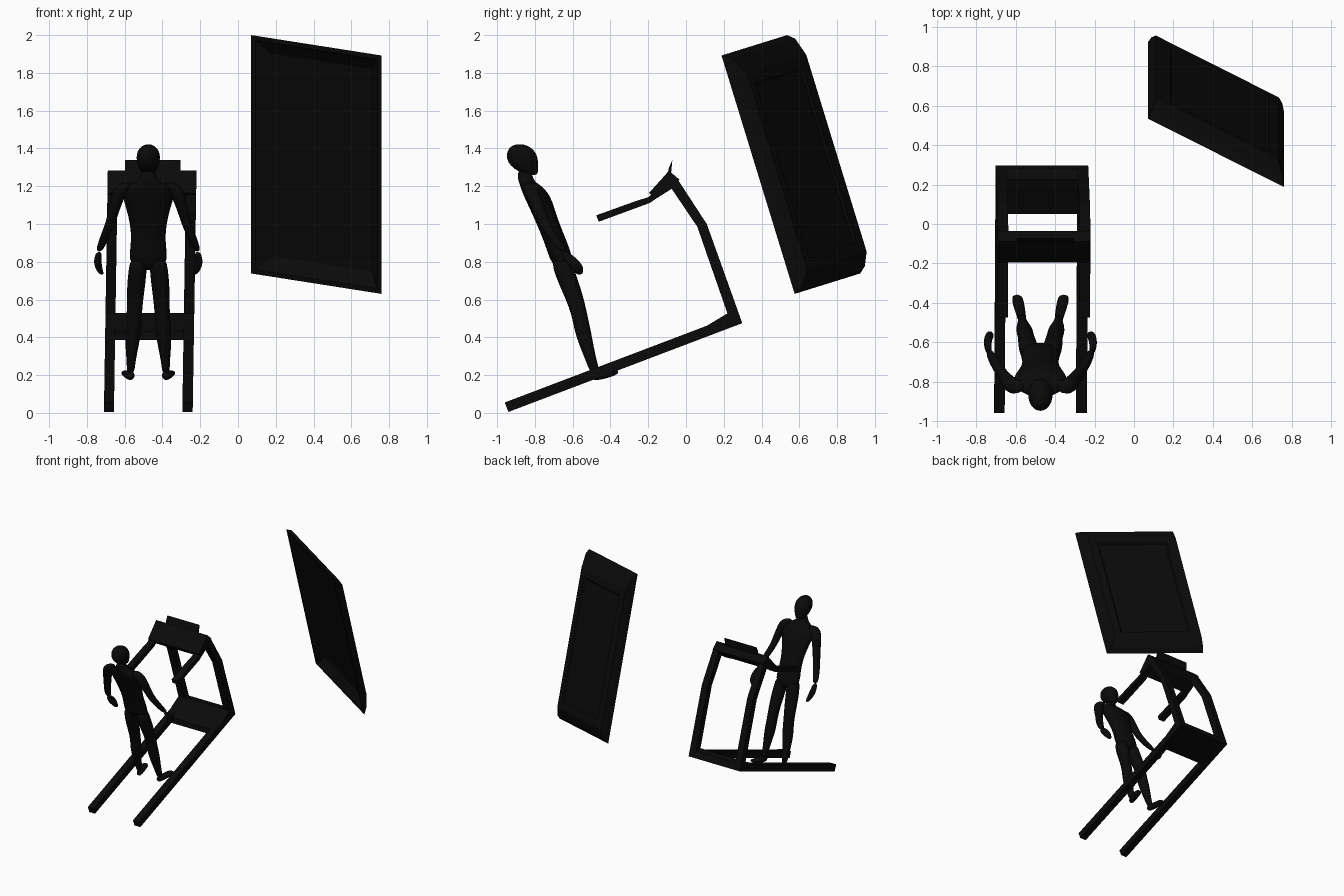
import bpy, bmesh, math
from mathutils import Vector

black = bpy.data.materials.new("black")
black.diffuse_color = (0.003, 0.003, 0.003, 1)


def finish(name, bm, smooth=False):
    bmesh.ops.recalc_face_normals(bm, faces=bm.faces)
    me = bpy.data.meshes.new(name)
    bm.to_mesh(me)
    bm.free()
    me.materials.append(black)
    ob = bpy.data.objects.new(name, me)
    bpy.context.collection.objects.link(ob)
    if smooth:
        for p in me.polygons:
            p.use_smooth = True
        ob.modifiers.new("round", 'SUBSURF').levels = 1
        ob.modifiers["round"].render_levels = 1
    return ob


def skin_rings(rings):
    """Join equal rings of points into a closed body."""
    bm = bmesh.new()
    rows = [[bm.verts.new(p) for p in r] for r in rings]
    n = len(rows[0])
    for a, b in zip(rows, rows[1:]):
        for i in range(n):
            j = (i + 1) % n
            bm.faces.new((a[i], a[j], b[j], b[i]))
    bm.faces.new(rows[0])
    bm.faces.new(rows[-1])
    return bm


LEAN = 0.016  # slight sideways lean of the machine


def extrude(name, profile, x0, x1):
    """Side profile (y, z) stretched between two x positions."""
    rings = [[(x + LEAN * z, y, z) for y, z in profile] for x in (x0, x1)]
    return finish(name, skin_rings(rings))


def loft(name, sections, sides=14, upright=True, mirror=False):
    """Ellipses (x, y, z, half width, half depth) joined along z, or along y."""
    for s, tag in ((1, "_right"), (-1, "_left")) if mirror else ((1, ""),):
        rings = []
        for x, y, z, w, d in sections:
            ring = []
            for i in range(sides):
                a = math.tau * i / sides
                dx, dd = w * math.cos(a), d * math.sin(a)
                off = (dx, dd, 0) if upright else (dx, 0, dd)
                ring.append((CX + s * (x + off[0]), y + off[1], z + off[2]))
            rings.append(ring)
        finish(name + tag, skin_rings(rings), True)


# Treadmill frame: both sides share the same profiles
for tag, x0, x1 in (("left", -0.71, -0.657), ("right", -0.295, -0.24)):
    extrude("rail_" + tag, [(-0.94, 0.005), (0.298, 0.475), (0.278, 0.525), (-0.96, 0.055)], x0, x1)
    extrude("post_" + tag, [(0.298, 0.475), (0.11, 1.0), (-0.04, 1.23), (-0.085, 1.20),
                            (0.06, 0.985), (0.225, 0.51)], x0, x1)
    extrude("handle_" + tag, [(-0.462, 1.012), (-0.19, 1.112), (-0.165, 1.13), (-0.17, 1.165),
                              (-0.20, 1.142), (-0.275, 1.118), (-0.475, 1.046)], x0, x1)

extrude("motor_cover", [(0.05, 0.385), (0.298, 0.475), (0.278, 0.525), (0.225, 0.53),
                        (0.10, 0.455), (0.05, 0.43)], -0.71, -0.24)
extrude("console", [(-0.195, 1.165), (-0.09, 1.282), (-0.035, 1.235), (-0.07, 1.19),
                    (-0.165, 1.13)], -0.71, -0.24)
extrude("console_screen", [(-0.10, 1.25), (-0.09, 1.30), (-0.072, 1.338), (-0.08, 1.26)],
        -0.62, -0.325)

# Standing figure, leaning with the slope
CX = -0.475
loft("torso", [
    (0, -0.64, 0.755, 0.05, 0.03), (0, -0.655, 0.79, 0.098, 0.056),
    (0, -0.668, 0.84, 0.104, 0.064), (0, -0.692, 0.91, 0.092, 0.062),
    (0, -0.73, 1.0, 0.098, 0.062), (0, -0.765, 1.09, 0.122, 0.068),
    (0, -0.785, 1.14, 0.140, 0.072), (0, -0.812, 1.19, 0.140, 0.065),
    (0, -0.835, 1.215, 0.085, 0.048), (0, -0.85, 1.235, 0.042, 0.042),
    (0, -0.857, 1.29, 0.036, 0.038)])
loft("head", [
    (0, -0.812, 1.258, 0.022, 0.022), (0, -0.833, 1.275, 0.042, 0.052),
    (0, -0.858, 1.31, 0.058, 0.078), (0, -0.868, 1.35, 0.066, 0.086),
    (0, -0.873, 1.385, 0.060, 0.076), (0, -0.879, 1.41, 0.040, 0.052),
    (0, -0.881, 1.422, 0.016, 0.022)])
loft("arm", [
    (0.105, -0.825, 1.222, 0.035, 0.03), (0.14, -0.825, 1.195, 0.046, 0.045),
    (0.166, -0.80, 1.13, 0.036, 0.042), (0.19, -0.765, 1.04, 0.028, 0.034),
    (0.208, -0.74, 0.985, 0.028, 0.034), (0.24, -0.69, 0.91, 0.025, 0.030),
    (0.262, -0.645, 0.85, 0.019, 0.024)], sides=10, mirror=True)
loft("hand", [
    (0.260, -0.648, 0.855, 0.015, 0.022), (0.268, -0.615, 0.82, 0.020, 0.036),
    (0.267, -0.588, 0.785, 0.022, 0.042), (0.258, -0.570, 0.755, 0.018, 0.030),
    (0.245, -0.563, 0.73, 0.012, 0.014)], sides=10, mirror=True)
loft("leg", [
    (0.05, -0.658, 0.82, 0.046, 0.055), (0.056, -0.648, 0.76, 0.050, 0.058),
    (0.064, -0.618, 0.68, 0.050, 0.056), (0.070, -0.588, 0.60, 0.045, 0.050),
    (0.074, -0.564, 0.52, 0.041, 0.043), (0.080, -0.546, 0.43, 0.044, 0.045),
    (0.086, -0.528, 0.36, 0.038, 0.039), (0.091, -0.500, 0.27, 0.023, 0.029),
    (0.094, -0.478, 0.205, 0.022, 0.028)], sides=12, mirror=True)
loft("foot", [
    (0.090, -0.505, 0.195, 0.018, 0.018), (0.094, -0.480, 0.198, 0.024, 0.028),
    (0.104, -0.435, 0.202, 0.028, 0.025), (0.115, -0.390, 0.209, 0.033, 0.017),
    (0.119, -0.357, 0.217, 0.024, 0.010)], sides=10, upright=False, mirror=True)

# Wall display: tilted plate with hollow front and chamfered back
corner = Vector((0.07, 0.535, 2.0))
across = Vector((0.69, -0.347, -0.108))
down = Vector((0.0, 0.387, -1.262))
W, H = across.length, down.length
across.normalize()
down.normalize()
depth = across.cross(down).normalized()


def plate_ring(left, right, top, bottom, d):
    return [corner + across * u + down * v + depth * d for u, v in (
        (left, top), (W - right, top), (W - right, H - bottom), (left, H - bottom))]


finish("display_panel", skin_rings([plate_ring(*r) for r in (
    (0.10, 0.08, 0.10, 0.10, 0.045),     # sunken screen
    (0.04, 0.04, 0.04, 0.04, 0.012),     # inner lip
    (0.025, 0.025, 0.025, 0.025, 0.0),   # bezel
    (0, 0, 0, 0, 0),                     # front edge
    (0.0, 0.03, 0.03, 0.03, 0.04),       # side wall
    (0.005, 0.07, 0.13, 0.10, 0.078),    # back edge
    (0.09, 0.13, 0.19, 0.16, 0.078),     # back border
    (0.10, 0.14, 0.20, 0.17, 0.068),     # back recess
)]))
